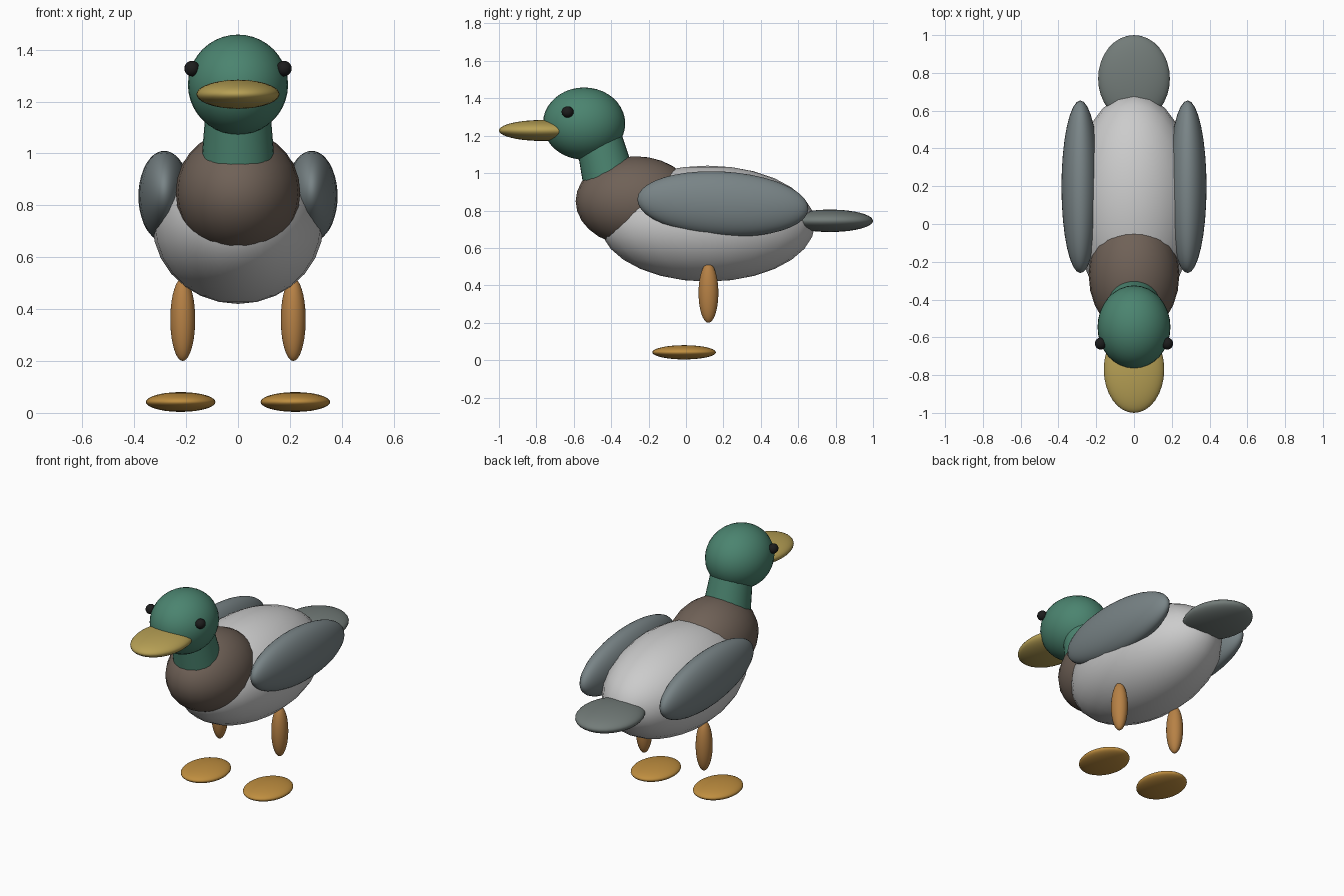
import bpy
from math import radians
from mathutils import Vector

if "Cube" in bpy.data.objects:
    bpy.data.objects.remove(bpy.data.objects["Cube"])


def paint(obj, name, rgb):
    if rgb is None:
        return
    mat = bpy.data.materials.get(name) or bpy.data.materials.new(name)
    mat.diffuse_color = (*rgb, 1)
    mat.use_nodes = True
    mat.node_tree.nodes["Principled BSDF"].inputs["Base Color"].default_value = mat.diffuse_color
    obj.data.materials.append(mat)


def ellipsoid(name, centre, radii, colour=None, tilt=0, seg=32, rings=20):
    bpy.ops.mesh.primitive_uv_sphere_add(segments=seg, ring_count=rings, radius=1,
                                         location=centre, rotation=(radians(tilt), 0, 0))
    obj = bpy.context.object
    obj.name = name
    obj.scale = radii
    bpy.ops.object.shade_smooth()
    if colour:
        paint(obj, *colour)
    return obj


def tapered_tube(name, start, end, r1, r2, colour):
    a, b = Vector(start), Vector(end)
    axis = b - a
    bpy.ops.mesh.primitive_cone_add(vertices=32, radius1=r1, radius2=r2, depth=axis.length,
                                    location=(a + b) / 2,
                                    rotation=axis.to_track_quat('Z', 'Y').to_euler())
    obj = bpy.context.object
    obj.name = name
    bpy.ops.object.shade_smooth_by_angle(angle=radians(40))
    paint(obj, *colour)


green = ("green", (0.07, 0.23, 0.16))
brown = ("brown", (0.16, 0.12, 0.095))
slate = ("slate", (0.19, 0.23, 0.24))
tail_grey = ("tail_grey", (0.17, 0.20, 0.19))
yellow = ("yellow", (0.47, 0.35, 0.09))
leg_orange = ("leg_orange", (0.47, 0.22, 0.06))
foot_orange = ("foot_orange", (0.52, 0.27, 0.05))
black = ("black", (0.012, 0.012, 0.012))

# Body, breast and tail
ellipsoid("body", (0, 0.115, 0.73), (0.33, 0.575, 0.31), seg=24, rings=14)
ellipsoid("breast", (0, -0.27, 0.85), (0.24, 0.32, 0.24), brown, seg=24, rings=14)
ellipsoid("tail", (0, 0.77, 0.745), (0.19, 0.23, 0.06), tail_grey)

# Neck, head and bill
tapered_tube("neck", (0, -0.40, 0.92), (0, -0.47, 1.20), 0.145, 0.122, green)
ellipsoid("head", (0, -0.545, 1.265), (0.193, 0.22, 0.193), green)
ellipsoid("bill", (0, -0.77, 1.228), (0.16, 0.23, 0.056), yellow)

# Paired parts: eyes, wings, legs and feet
for label, s in (("left", 1), ("right", -1)):
    ellipsoid(f"{label}_eye", (s * 0.177, -0.633, 1.327), (0.03, 0.032, 0.03), black, seg=16, rings=10)
    ellipsoid(f"{label}_wing", (s * 0.284, 0.197, 0.835), (0.1, 0.458, 0.173), slate, tilt=-3.5)
    ellipsoid(f"{label}_leg", (s * 0.213, 0.12, 0.36), (0.048, 0.053, 0.16), leg_orange)
    ellipsoid(f"{label}_foot", (s * 0.221, -0.01, 0.042), (0.134, 0.17, 0.038), foot_orange)
